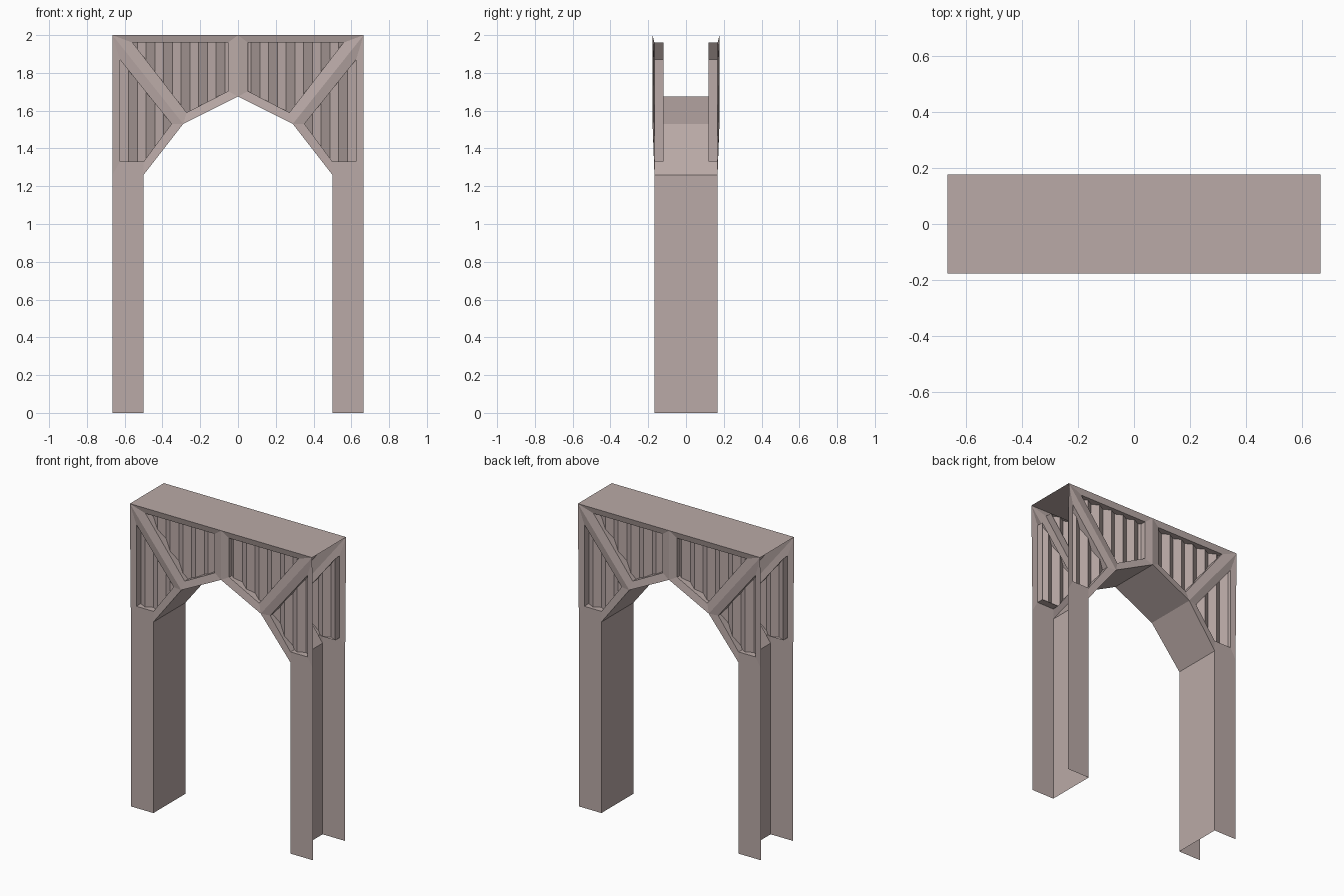
import bpy, bmesh
from math import floor

cube = bpy.data.objects.get("Cube")
if cube:
    bpy.data.objects.remove(cube, do_unlink=True)

paint = bpy.data.materials.new("dusty_mauve")
paint.use_nodes = True
colour = (0.49, 0.40, 0.385, 1)
paint.diffuse_color = colour
paint.node_tree.nodes["Principled BSDF"].inputs["Base Color"].default_value = colour

RIDGE, FLAT, DEEP, CREST = 0.177, 0.167, 0.12, 0.145   # depths from the middle
HALF = 0.625                                          # half width of the panel zone
STRIP = 2 * HALF / 27                                 # width of one pleat face

# Outline points of the half arch: x, z, depth
P = dict(
    A=(0, 2, RIDGE), B=(0.665, 2, RIDGE), C=(0, 1.675, RIDGE), D=(0.29, 1.53, RIDGE),
    E=(0.5, 1.26, FLAT), F=(0.665, 1.26, FLAT), G=(0.5, 0, FLAT), H=(0.665, 0, FLAT),
    a=(0.053, 1.96, FLAT), b=(0.558, 1.96, FLAT), c=(0.272, 1.59, FLAT), d=(0.053, 1.703, FLAT),
    e=(0.625, 1.87, FLAT), f=(0.352, 1.53, FLAT), g=(0.5, 1.33, FLAT), h=(0.625, 1.33, FLAT))
FRAME = ["AabB", "ACda", "CDcd", "BbcD", "BDfe", "DEgf", "EFhg", "FBeh", "EGHF"]
OPENINGS = ["abcd", "efgh"]


def finish(name, bm):
    bmesh.ops.remove_doubles(bm, verts=bm.verts, dist=0.0002)
    bmesh.ops.recalc_face_normals(bm, faces=bm.faces)
    mesh = bpy.data.meshes.new(name)
    bm.to_mesh(mesh)
    bm.free()
    mesh.materials.append(paint)
    obj = bpy.data.objects.new(name, mesh)
    bpy.context.collection.objects.link(obj)
    return obj


def face(bm, points):
    return bm.faces.new([bm.verts.new(p) for p in points])


def spot(key, sx, sy, depth=None):
    x, z, y = P[key]
    return (sx * x, sy * (depth or y), z)


def pleat_depth(x):
    # Zigzag between the deep and the crest plane
    t = (x + HALF) / STRIP
    k = floor(t + 1e-6)
    u = t - k
    return DEEP + (CREST - DEEP) * (u if k % 2 == 0 else 1 - u)


for side, sy in (("front", -1), ("back", 1)):
    # Ridged beams and flat legs
    bm = bmesh.new()
    for sx in (-1, 1):
        for keys in FRAME:
            face(bm, [spot(k, sx, sy) for k in keys])
    finish(side + "_frame", bm)

    # Walls around each recessed opening
    bm = bmesh.new()
    for sx in (-1, 1):
        for keys in OPENINGS:
            for k, n in zip(keys, keys[1:] + keys[0]):
                face(bm, [spot(k, sx, sy), spot(n, sx, sy),
                          spot(n, sx, sy, DEEP), spot(k, sx, sy, DEEP)])
    finish(side + "_recess_walls", bm)

    # Vertical pleated panels filling the openings
    bm = bmesh.new()
    for sx in (-1, 1):
        for keys in OPENINGS:
            face(bm, [spot(k, sx, sy, DEEP) for k in keys])
    for i in range(1, 27):
        bmesh.ops.bisect_plane(bm, geom=bm.verts[:] + bm.edges[:] + bm.faces[:], dist=1e-5,
                               plane_co=(-HALF + i * STRIP, 0, 0), plane_no=(1, 0, 0))
    for v in bm.verts:
        v.co.y = sy * pleat_depth(-sy * v.co.x)
    finish(side + "_pleated_panels", bm)

# Roof and underside of the arch joining front and back
bm = bmesh.new()
face(bm, [spot("B", sx, sy) for sx, sy in ((-1, -1), (1, -1), (1, 1), (-1, 1))])
finish("roof", bm)

bm = bmesh.new()
for sx in (-1, 1):
    for k, n in ("CD", "DE", "EG"):
        face(bm, [spot(k, sx, -1), spot(n, sx, -1), spot(n, sx, 1), spot(k, sx, 1)])
finish("arch_lining", bm)
